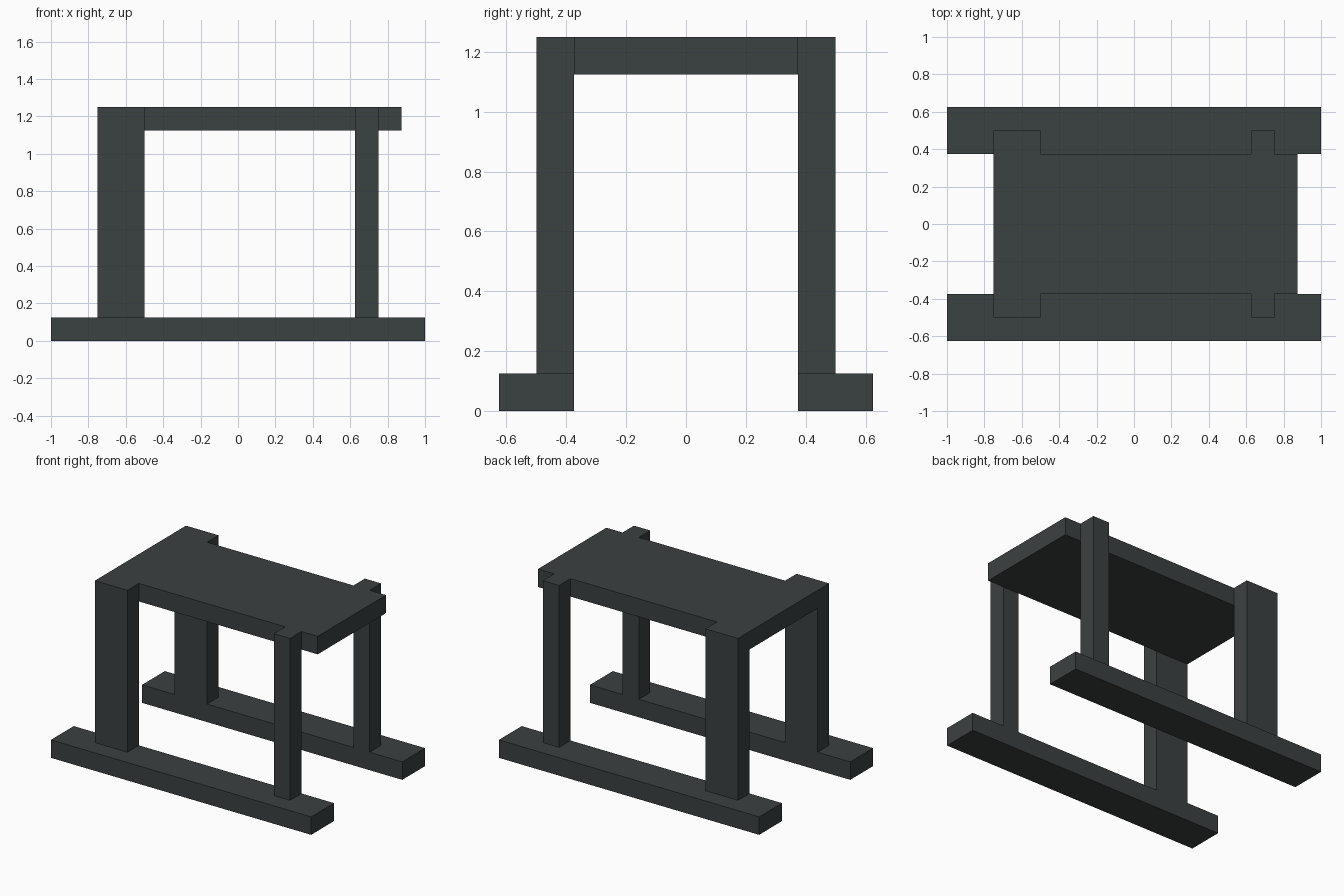
import bpy

cube = bpy.data.objects.get("Cube")
if cube:
    bpy.data.objects.remove(cube, do_unlink=True)

# Single dark slate colour
slate = bpy.data.materials.new("dark_slate")
slate.use_nodes = True
colour = (0.044, 0.052, 0.052, 1)
slate.diffuse_color = colour
slate.node_tree.nodes["Principled BSDF"].inputs["Base Color"].default_value = colour


def box(name, x, y, z):
    """Flat-sided box spanning the given (min, max) ranges."""
    spans = (x, y, z)
    bpy.ops.mesh.primitive_cube_add(size=1, location=[(a + b) / 2 for a, b in spans])
    ob = bpy.context.object
    ob.name = name
    ob.scale = [b - a for a, b in spans]
    bpy.ops.object.transform_apply(location=False, rotation=False, scale=True)
    ob.data.materials.append(slate)
    return ob


RAIL_TOP, SEAT_BOTTOM, SEAT_TOP = 0.125, 1.125, 1.25
INNER, LEG_OUTER, RAIL_OUTER = 0.375, 0.5, 0.625

# Seat slab, overhanging the narrow legs
box("seat", (-0.75, 0.875), (-INNER, INNER), (SEAT_BOTTOM, SEAT_TOP))

# Floor rail with a wide and a narrow leg on each side
for side, s in (("front", -1), ("back", 1)):
    leg_y = sorted((s * INNER, s * LEG_OUTER))
    rail_y = sorted((s * INNER, s * RAIL_OUTER))
    box(side + "_floor_rail", (-1, 1), rail_y, (0, RAIL_TOP))
    box(side + "_wide_leg", (-0.75, -0.5), leg_y, (RAIL_TOP, SEAT_TOP))
    box(side + "_narrow_leg", (0.625, 0.75), leg_y, (RAIL_TOP, SEAT_TOP))
